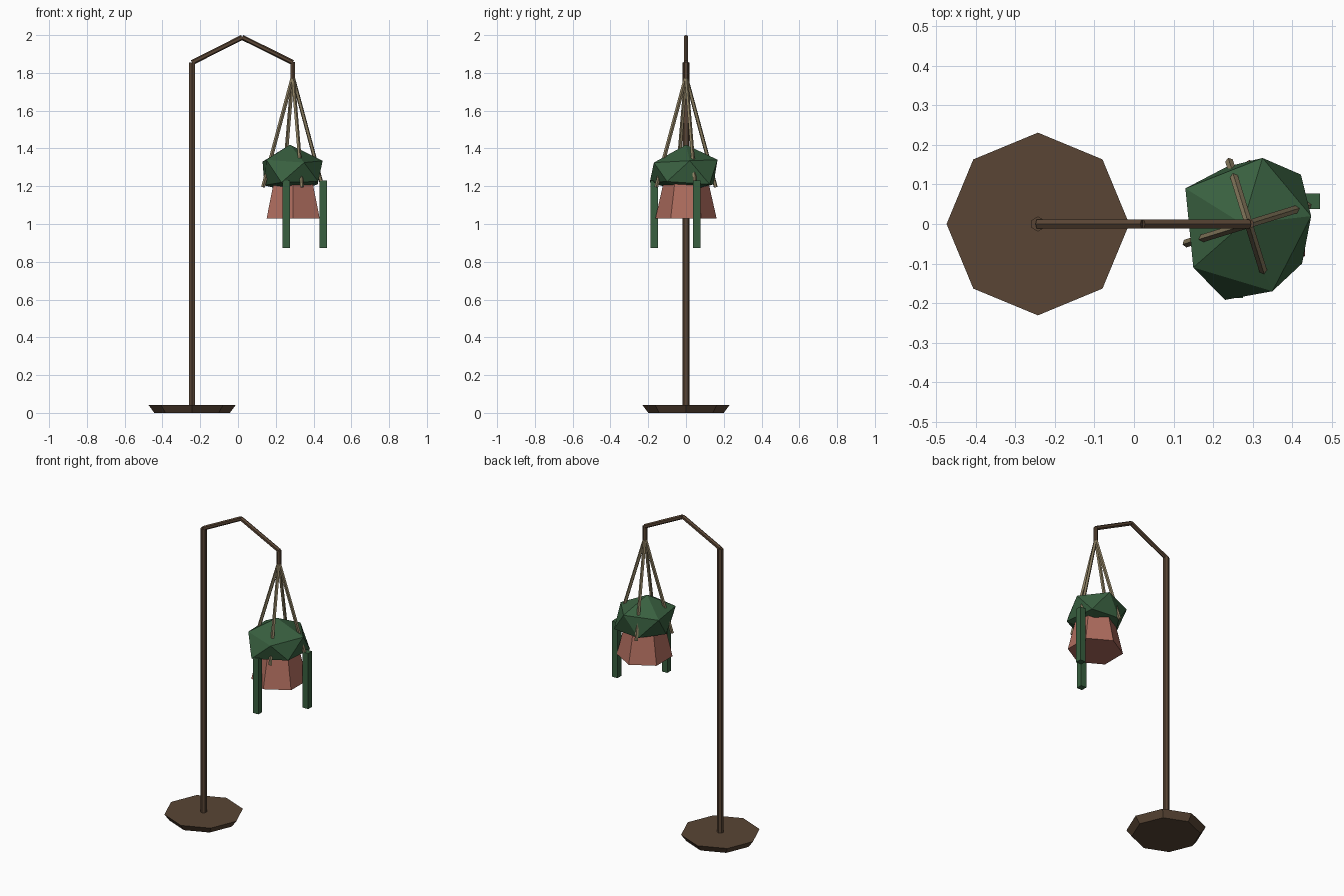
import bpy, bmesh, math
from mathutils import Vector, Matrix

if "Cube" in bpy.data.objects:
    bpy.data.objects.remove(bpy.data.objects["Cube"])


def material(name, rgb):
    m = bpy.data.materials.new(name)
    m.diffuse_color = (*rgb, 1)
    m.use_nodes = True
    m.node_tree.nodes["Principled BSDF"].inputs["Base Color"].default_value = m.diffuse_color
    return m


BROWN = material("dark_wood", (0.10, 0.06, 0.035))
CLAY = material("clay", (0.42, 0.15, 0.11))
GREEN = material("leaf_green", (0.04, 0.115, 0.05))
ROPE = material("rope", (0.26, 0.21, 0.12))


def finish(name, bm, mat):
    bmesh.ops.recalc_face_normals(bm, faces=bm.faces)
    me = bpy.data.meshes.new(name)
    bm.to_mesh(me)
    bm.free()
    me.materials.append(mat)
    ob = bpy.data.objects.new(name, me)
    bpy.context.collection.objects.link(ob)
    return ob


def rod(name, a, b, r1, mat, sides=6, r2=None):
    """Straight prism or cone from point a to point b."""
    a, b = Vector(a), Vector(b)
    d = b - a
    rot = d.to_track_quat('Z', 'Y').to_matrix().to_4x4() if abs(d.x) + abs(d.y) > 1e-6 else Matrix()
    bm = bmesh.new()
    bmesh.ops.create_cone(bm, cap_ends=True, segments=sides, radius1=r1,
                          radius2=r1 if r2 is None else r2, depth=d.length,
                          matrix=Matrix.Translation((a + b) / 2) @ rot)
    return finish(name, bm, mat)


PX, HX = -0.243, 0.29  # post and hanging axis

# Stand: flared base, post, gabled arm, hook
rod("base", (PX, 0, 0), (PX, 0, 0.042), 0.20, BROWN, 8, 0.231)
rod("post", (PX, 0, 0), (PX, 0, 1.855), 0.019, BROWN)
rod("arm_rising", (PX, 0, 1.855), (0.022, 0, 1.988), 0.0135, BROWN)
rod("arm_falling", (0.022, 0, 1.988), (HX, 0, 1.855), 0.0135, BROWN)
rod("hook", (HX, 0, 1.858), (HX, 0, 1.77), 0.0135, BROWN)

# Four cords spreading from the hook
for i in range(4):
    t = 0.3 + i * math.pi / 2
    rod(f"cord_{i + 1}", (HX, 0, 1.78),
        (HX + 0.165 * math.cos(t), 0.165 * math.sin(t), 1.195), 0.0105, ROPE, 5)

# Six-sided pot, widest at the bottom
rod("pot", (HX + 0.002, 0, 1.03), (HX + 0.002, 0, 1.25), 0.162, CLAY, 6, 0.112)

# Foliage: uneven twenty-sided clump
clump = [(0.275, 0.0, 1.42), (0.448, 0.02, 1.335), (0.325, 0.167, 1.34),
         (0.13, 0.09, 1.33), (0.15, -0.11, 1.34), (0.35, -0.17, 1.325),
         (0.422, 0.125, 1.21), (0.425, -0.10, 1.225), (0.23, -0.192, 1.22),
         (0.14, 0.0, 1.205), (0.235, 0.145, 1.21), (0.29, 0.0, 1.165)]
bm = bmesh.new()
for p in clump:
    bm.verts.new(p)
bmesh.ops.convex_hull(bm, input=bm.verts)
finish("foliage", bm, GREEN)

# Two square trailing vines
for i, (x, y) in enumerate([(0.256, -0.168), (0.451, 0.057)]):
    bm = bmesh.new()
    bmesh.ops.create_cube(bm, size=1, matrix=Matrix.Translation((x, y, 1.052))
                          @ Matrix.Diagonal((0.039, 0.039, 0.356, 1)))
    finish(f"vine_{i + 1}", bm, GREEN)
